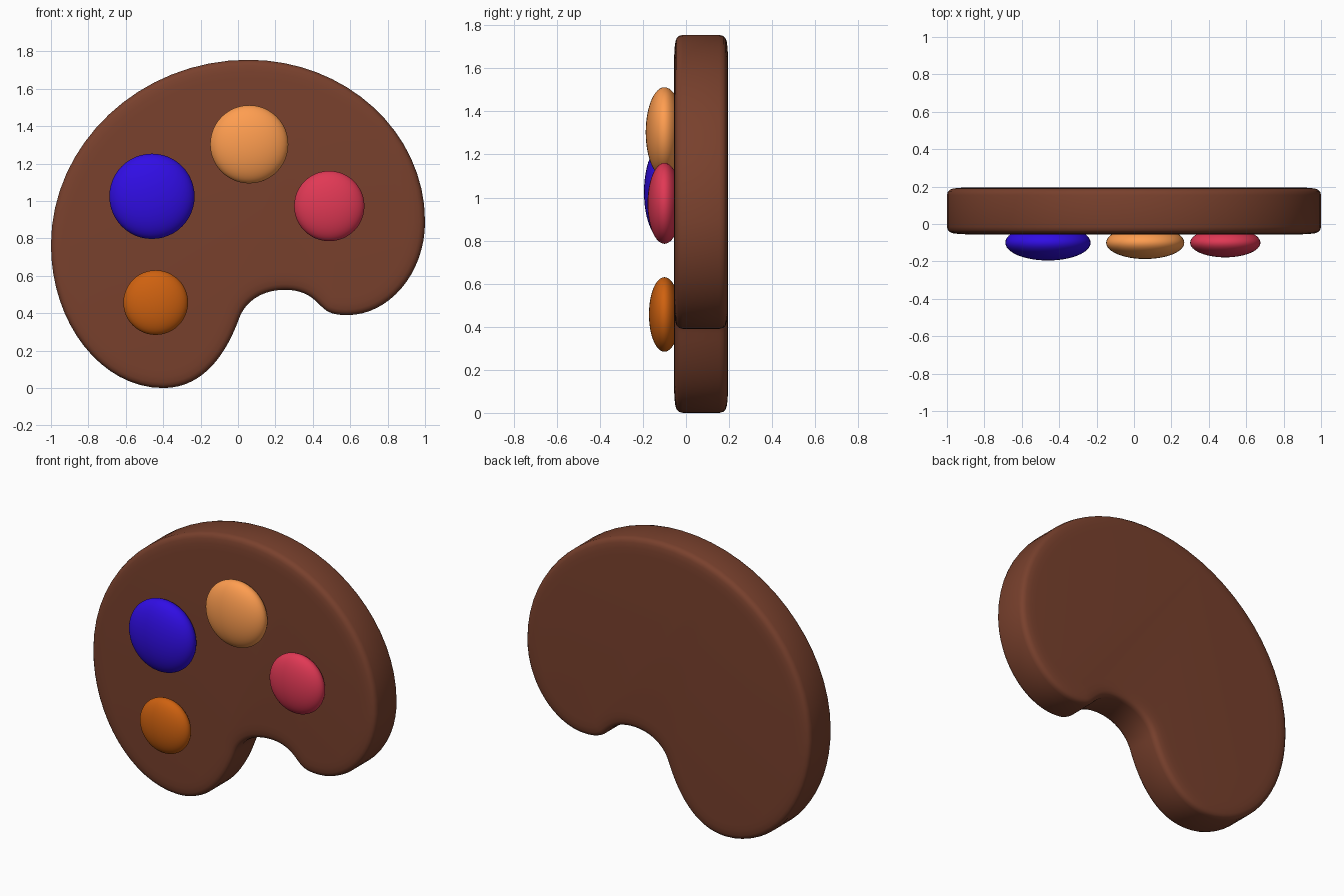
import bpy, bmesh, math
from mathutils import Vector
from mathutils.geometry import interpolate_bezier

if "Cube" in bpy.data.objects:
    bpy.data.objects.remove(bpy.data.objects["Cube"])


def material(name, rgb):
    m = bpy.data.materials.new(name)
    m.diffuse_color = (*rgb, 1)
    m.use_nodes = True
    m.node_tree.nodes["Principled BSDF"].inputs["Base Color"].default_value = m.diffuse_color
    return m


# Board outline: x, z, tangent direction (degrees), handle in, handle out
knots = [
    (0.055, 1.755, 0, 0.58, 0.52),
    (1.0, 0.89, -90, 0.48, 0.28),
    (0.585, 0.39, 180, 0.22, 0.10),
    (0.43, 0.452, 136, 0.05, 0.05),
    (0.25, 0.525, 180, 0.10, 0.11),
    (0.005, 0.37, -110, 0.11, 0.17),
    (-0.40, 0.0, 180, 0.23, 0.33),
    (-1.0, 0.765, 90, 0.42, 0.54),
]
outline = []
for i, (x, z, ang, _, out) in enumerate(knots):
    x2, z2, ang2, hin, _ = knots[(i + 1) % len(knots)]
    d1 = Vector((math.cos(math.radians(ang)), math.sin(math.radians(ang))))
    d2 = Vector((math.cos(math.radians(ang2)), math.sin(math.radians(ang2))))
    p1, p2 = Vector((x, z)), Vector((x2, z2))
    outline += [p.to_2d() for p in interpolate_bezier(p1, p1 + d1 * out, p2 - d2 * hin, p2, 17)[:-1]]
n = len(outline)

# Inward normals of the clockwise outline
inward = []
for i in range(n):
    t = (outline[(i + 1) % n] - outline[i - 1]).normalized()
    inward.append(Vector((t.y, -t.x)))

# Board: outline rings following a softly rounded edge section
edge = [(0.10, 0.0), (0.06, 0.002), (0.03, 0.006), (0.015, 0.012), (0.005, 0.022), (0.0, 0.04)]
front, back = -0.055, 0.195
section = [(s, front + d) for s, d in edge] + [(s, back - d) for s, d in reversed(edge)]
bm = bmesh.new()
rings = [[bm.verts.new((p.x + q.x * s, y, p.y + q.y * s)) for p, q in zip(outline, inward)]
         for s, y in section]
for a, b in zip(rings, rings[1:]):
    for i in range(n):
        j = (i + 1) % n
        bm.faces.new((a[i], a[j], b[j], b[i]))
bm.faces.new(rings[0])
bm.faces.new(rings[-1])
bmesh.ops.recalc_face_normals(bm, faces=bm.faces)
for f in bm.faces:
    f.smooth = True
mesh = bpy.data.meshes.new("palette_board")
bm.to_mesh(mesh)
bm.free()
board = bpy.data.objects.new("palette_board", mesh)
bpy.context.collection.objects.link(board)
mesh.materials.append(material("brown_wood", (0.19, 0.052, 0.026)))

# Paint blobs: flattened spheres half sunk into the front face
blobs = [
    ("blue_paint", -0.46, 1.025, 0.228, (0.03, 0.004, 0.78)),
    ("light_orange_paint", 0.06, 1.303, 0.209, (1.0, 0.34, 0.08)),
    ("red_paint", 0.488, 0.973, 0.188, (0.75, 0.04, 0.09)),
    ("dark_orange_paint", -0.44, 0.457, 0.173, (0.62, 0.12, 0.005)),
]
for name, x, z, r, rgb in blobs:
    bpy.ops.mesh.primitive_uv_sphere_add(segments=48, ring_count=24, radius=r, location=(x, -0.1, z))
    blob = bpy.context.object
    blob.name = name
    blob.scale.y = 0.417
    bpy.ops.object.shade_smooth()
    blob.data.materials.append(material(name, rgb))
